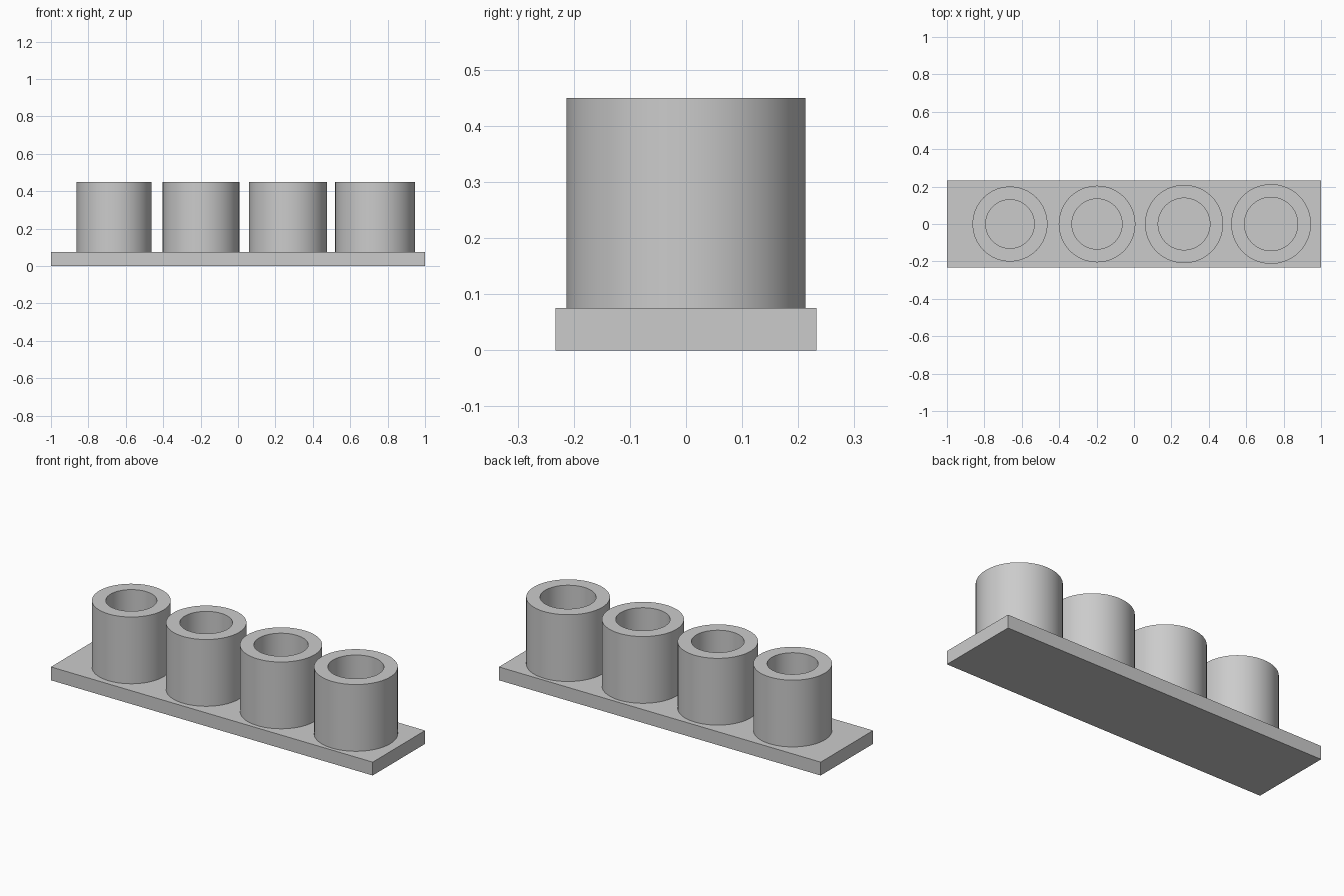
import bpy
import bmesh
import math

cube = bpy.data.objects.get("Cube")
if cube:
    bpy.data.objects.remove(cube, do_unlink=True)

# Single plain grey
grey = bpy.data.materials.new("light_grey")
grey.use_nodes = True
colour = (0.6, 0.6, 0.6, 1)
grey.diffuse_color = colour
grey.node_tree.nodes["Principled BSDF"].inputs["Base Color"].default_value = colour

BASE_TOP = 0.075
TUBE_TOP = 0.45
SIDES = 96


def finish(name, bm):
    bmesh.ops.recalc_face_normals(bm, faces=bm.faces)
    mesh = bpy.data.meshes.new(name)
    bm.to_mesh(mesh)
    bm.free()
    mesh.materials.append(grey)
    obj = bpy.data.objects.new(name, mesh)
    bpy.context.collection.objects.link(obj)
    return obj


def tube(name, x, outer, inner):
    """Spin a closed rectangular wall section around the vertical axis."""
    bm = bmesh.new()
    section = [(inner, BASE_TOP), (outer, BASE_TOP), (outer, TUBE_TOP), (inner, TUBE_TOP)]
    verts = [bm.verts.new((r, 0, z)) for r, z in section]
    edges = [bm.edges.new((verts[i - 1], verts[i])) for i in range(len(verts))]
    bmesh.ops.spin(bm, geom=verts + edges, cent=(0, 0, 0), axis=(0, 0, 1),
                   angle=math.tau, steps=SIDES, use_merge=True)
    bmesh.ops.remove_doubles(bm, verts=bm.verts, dist=0.0001)
    obj = finish(name, bm)
    obj.location.x = x
    bpy.ops.object.select_all(action="DESELECT")
    obj.select_set(True)
    bpy.context.view_layer.objects.active = obj
    bpy.ops.object.shade_smooth_by_angle(angle=math.radians(30))


# Flat base plate
bm = bmesh.new()
bmesh.ops.create_cube(bm, size=1)
bmesh.ops.scale(bm, vec=(2, 0.465, BASE_TOP), verts=bm.verts)
bmesh.ops.translate(bm, vec=(0, 0, BASE_TOP / 2), verts=bm.verts)
finish("base_plate", bm)

# Row of open tubes, each slightly wider than the last
for i in range(4):
    outer = 0.2005 + 0.0042 * i
    tube(f"tube_{i + 1}", -0.663 + 0.4653 * i, outer, outer - 0.0705)
